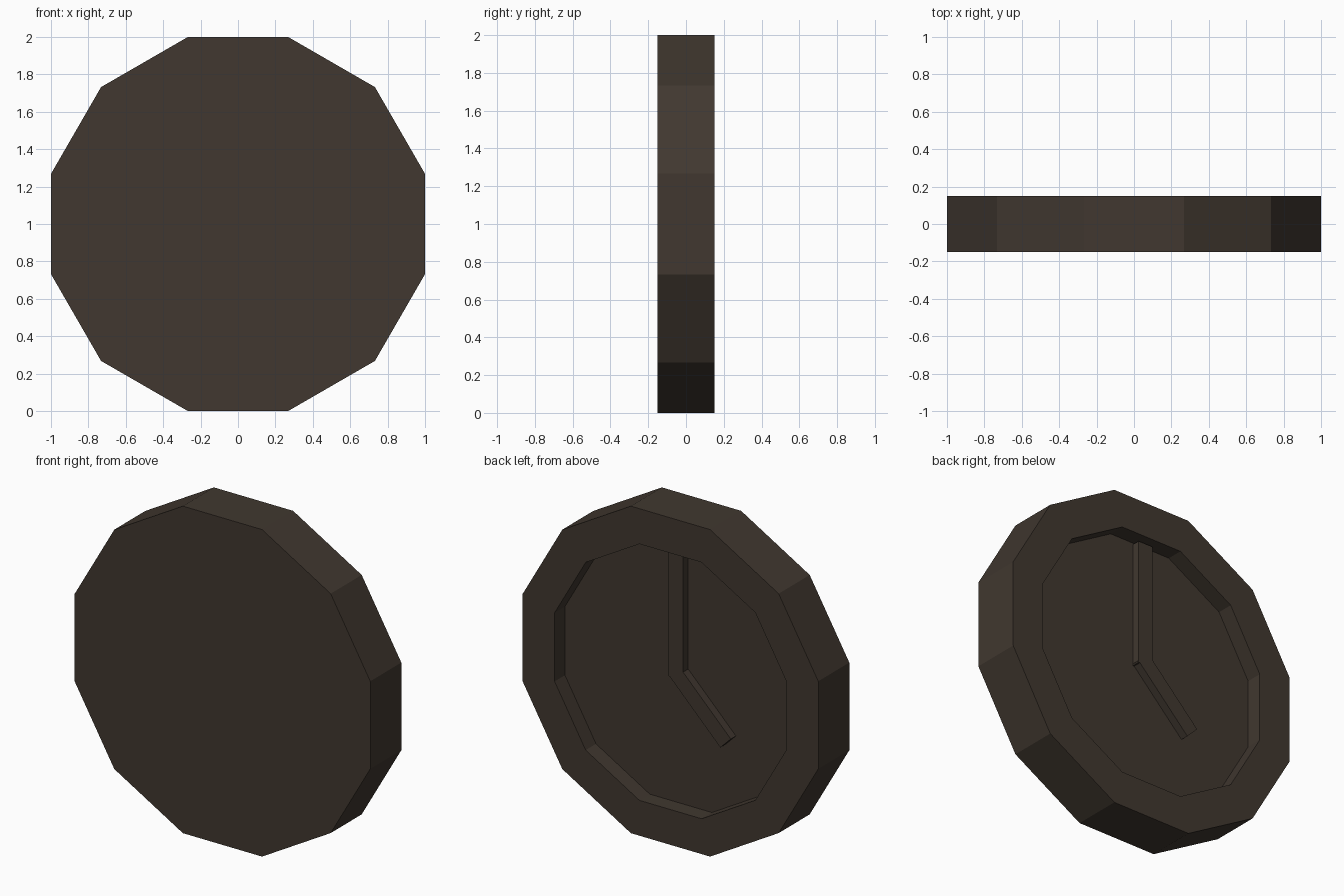
import bpy, bmesh
from math import radians, cos
from mathutils import Matrix, Vector

cube = bpy.data.objects.get("Cube")
if cube:
    bpy.data.objects.remove(cube, do_unlink=True)

CENTRE = Vector((0, 0, 1))
FLOOR_Y = 0.05

dark = bpy.data.materials.new("dark_brown")
colour = (0.052, 0.039, 0.029, 1)
dark.diffuse_color = colour
dark.use_nodes = True
shader = dark.node_tree.nodes["Principled BSDF"]
shader.inputs["Base Color"].default_value = colour
shader.inputs["Roughness"].default_value = 0.9


def add_object(name, bm):
    bmesh.ops.recalc_face_normals(bm, faces=bm.faces)
    mesh = bpy.data.meshes.new(name)
    bm.to_mesh(mesh)
    bm.free()
    mesh.materials.append(dark)
    obj = bpy.data.objects.new(name, mesh)
    bpy.context.collection.objects.link(obj)
    return obj


# Twelve-sided case, with the dial sunk into its back side
bm = bmesh.new()
radius = 1 / cos(radians(15))
bmesh.ops.create_cone(bm, cap_ends=True, segments=12, radius1=radius, radius2=radius, depth=0.3,
                      matrix=Matrix.Translation(CENTRE) @ Matrix.Rotation(radians(-90), 4, 'X')
                      @ Matrix.Rotation(radians(15), 4, 'Z'))
bm.normal_update()
dial = max(bm.faces, key=lambda f: f.calc_center_median().y)
bmesh.ops.inset_region(bm, faces=[dial], thickness=0.216, use_even_offset=True)
sunk = bmesh.ops.extrude_face_region(bm, geom=[dial])["geom"]
bmesh.ops.delete(bm, geom=[dial], context='FACES_ONLY')
bmesh.ops.translate(bm, vec=(0, FLOOR_Y - 0.15, 0),
                    verts=[v for v in sunk if isinstance(v, bmesh.types.BMVert)])
add_object("clock_case", bm)


# Hands are bars lying on the dial, turned about their starting point
def add_hand(name, length, angle, x, z, width=0.1, height=0.05):
    bm = bmesh.new()
    bmesh.ops.create_cube(bm, size=1)
    bmesh.ops.scale(bm, vec=(width, height, length), verts=bm.verts)
    bmesh.ops.translate(bm, vec=(0, height / 2, length / 2), verts=bm.verts)
    bmesh.ops.transform(bm, verts=bm.verts,
                        matrix=Matrix.Translation(CENTRE + Vector((x, FLOOR_Y, z)))
                        @ Matrix.Rotation(radians(angle), 4, 'Y'))
    add_object(name, bm)


add_hand("minute_hand", 0.775, 0, 0, 0)
add_hand("hour_hand", 0.5, 225, 0.016, 0.046)
